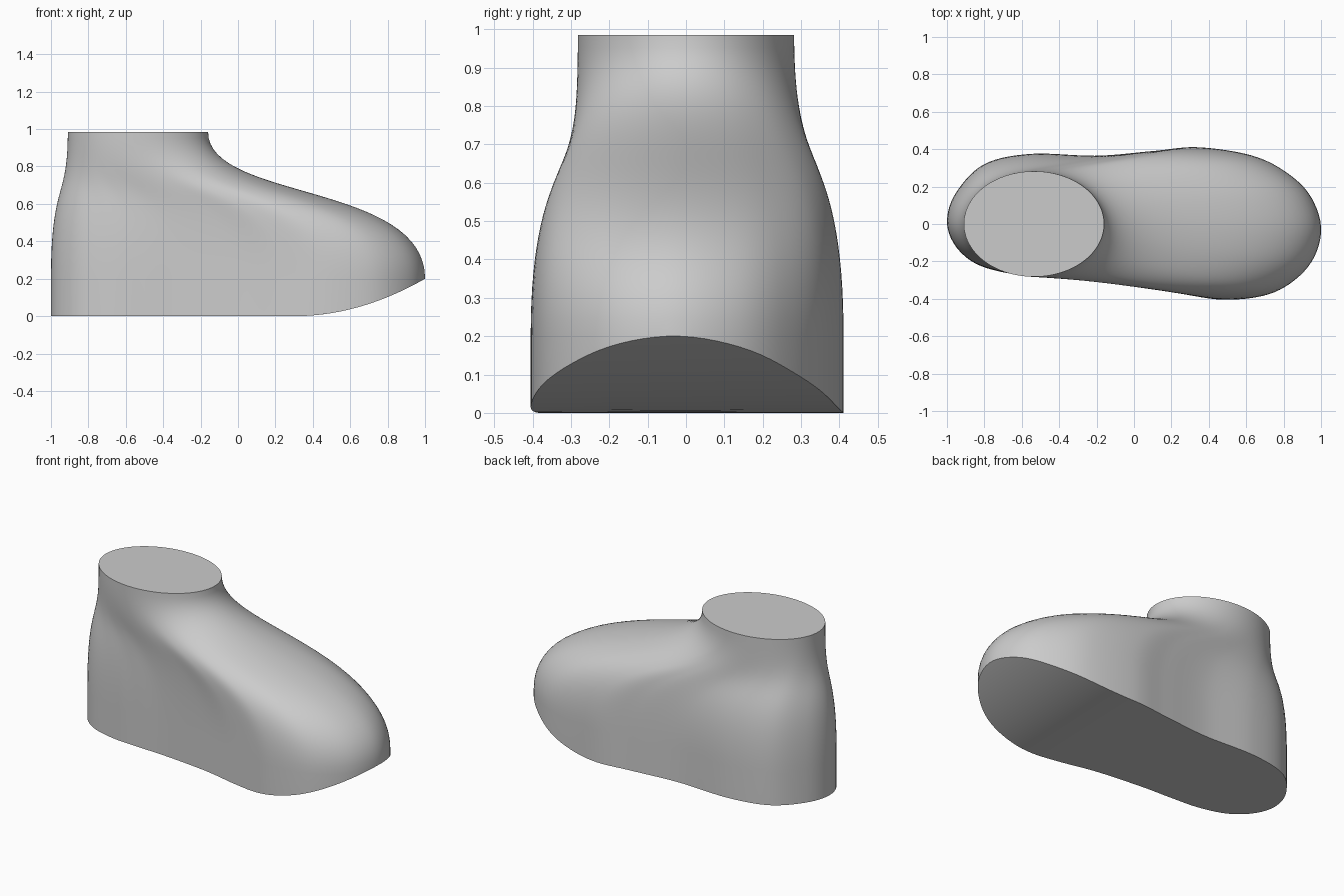
import bpy, bmesh, math
from mathutils import Vector

cube = bpy.data.objects.get("Cube")
if cube:
    bpy.data.objects.remove(cube, do_unlink=True)

HALF = 72        # steps along each side, toe to heel
RINGS = 32       # steps from the feather edge up to the ankle
EDGE_Z, TOP_Z = 0.2, 0.985

# Outline seen from above, counterclockwise from the toe; the heel point is index HEEL
OUTLINE = [(1, -.05), (.96, .12), (.85, .25), (.65, .36), (.35, .41), (.1, .39),
           (-.2, .365), (-.55, .375), (-.8, .32), (-.95, .17),
           (-1, .02), (-.96, -.11), (-.85, -.21), (-.68, -.262), (-.5, -.277),
           (-.3, -.287), (0, -.32), (.25, -.372), (.5, -.405), (.75, -.365), (.93, -.23)]
HEEL = 10


def smooth_loop(points, steps=24):
    """Closed Catmull-Rom curve through the points."""
    pts = [Vector(p) for p in points]
    n, out = len(pts), []
    for i in range(n):
        a, b, c, d = (pts[(i + k) % n] for k in (-1, 0, 1, 2))
        for s in range(steps):
            t = s / steps
            out.append(b + (c - a) * (t / 2) + (a * 2 - b * 5 + c * 4 - d) * (t * t / 2)
                       + (b * 3 - a - c * 3 + d) * (t ** 3 / 2))
    return out


def even_steps(path, count):
    """Resample an open path at equal lengths, leaving out its last point."""
    lengths = [0]
    for p, q in zip(path, path[1:]):
        lengths.append(lengths[-1] + (q - p).length)
    out, j = [], 0
    for i in range(count):
        goal = lengths[-1] * i / count
        while lengths[j + 1] < goal:
            j += 1
        f = (goal - lengths[j]) / (lengths[j + 1] - lengths[j])
        out.append(path[j].lerp(path[j + 1], f))
    return out


def even_loop(loop, split):
    """Resample both sides so that toe and heel line up."""
    return even_steps(loop[:split + 1], HALF) + even_steps(loop[split:] + loop[:1], HALF)


def sole_height(x):
    """Flat sole with a toe spring."""
    return EDGE_Z * max(0, (x - 0.3) / 0.7) ** 2


foot = even_loop(smooth_loop(OUTLINE), HEEL * 24)
circle = [math.tau * i / 400 for i in range(400)]
ankle = even_loop([Vector((-.535 + .375 * math.cos(a), .282 * math.sin(a))) for a in circle], 200)

# Rings of points: sole edge, feather edge, then a vertical-ended blend to the ankle
bm = bmesh.new()
rings = [[bm.verts.new((p.x, p.y, min(EDGE_Z, sole_height(p.x)))) for p in foot]]
for r in range(RINGS + 1):
    t = r / RINGS
    low, high = (1 - t) ** 3 + 3 * t * (1 - t) ** 2, t ** 3 + 3 * t * t * (1 - t)
    z = low * EDGE_Z + high * TOP_Z + 3 * t * (1 - t) * (0.52 * (1 - t) - 0.37 * t)
    rings.append([bm.verts.new((*(p * low + q * high), z)) for p, q in zip(foot, ankle)])

# Side walls
count = 2 * HALF
for lower, upper in zip(rings, rings[1:]):
    for i in range(count):
        j = (i + 1) % count
        bm.faces.new((lower[i], lower[j], upper[j], upper[i]))

# Ankle top and the curved sole, laid in strips across the foot
bm.faces.new(rings[-1])
sole = rings[0]
for i in range(HALF):
    strip = [sole[i], sole[-i], sole[-i - 1], sole[i + 1]]
    bm.faces.new(list(dict.fromkeys(strip)))
bmesh.ops.remove_doubles(bm, verts=bm.verts, dist=0.0005)
bmesh.ops.recalc_face_normals(bm, faces=bm.faces)

mesh = bpy.data.meshes.new("shoe_last")
bm.to_mesh(mesh)
bm.free()
last = bpy.data.objects.new("shoe_last", mesh)
bpy.context.collection.objects.link(last)

grey = bpy.data.materials.new("light grey")
grey.use_nodes = True
grey.diffuse_color = (0.6, 0.6, 0.6, 1)
grey.node_tree.nodes["Principled BSDF"].inputs["Base Color"].default_value = (0.6, 0.6, 0.6, 1)
mesh.materials.append(grey)

bpy.ops.object.select_all(action='DESELECT')
last.select_set(True)
bpy.context.view_layer.objects.active = last
bpy.ops.object.shade_smooth_by_angle(angle=math.radians(35))
